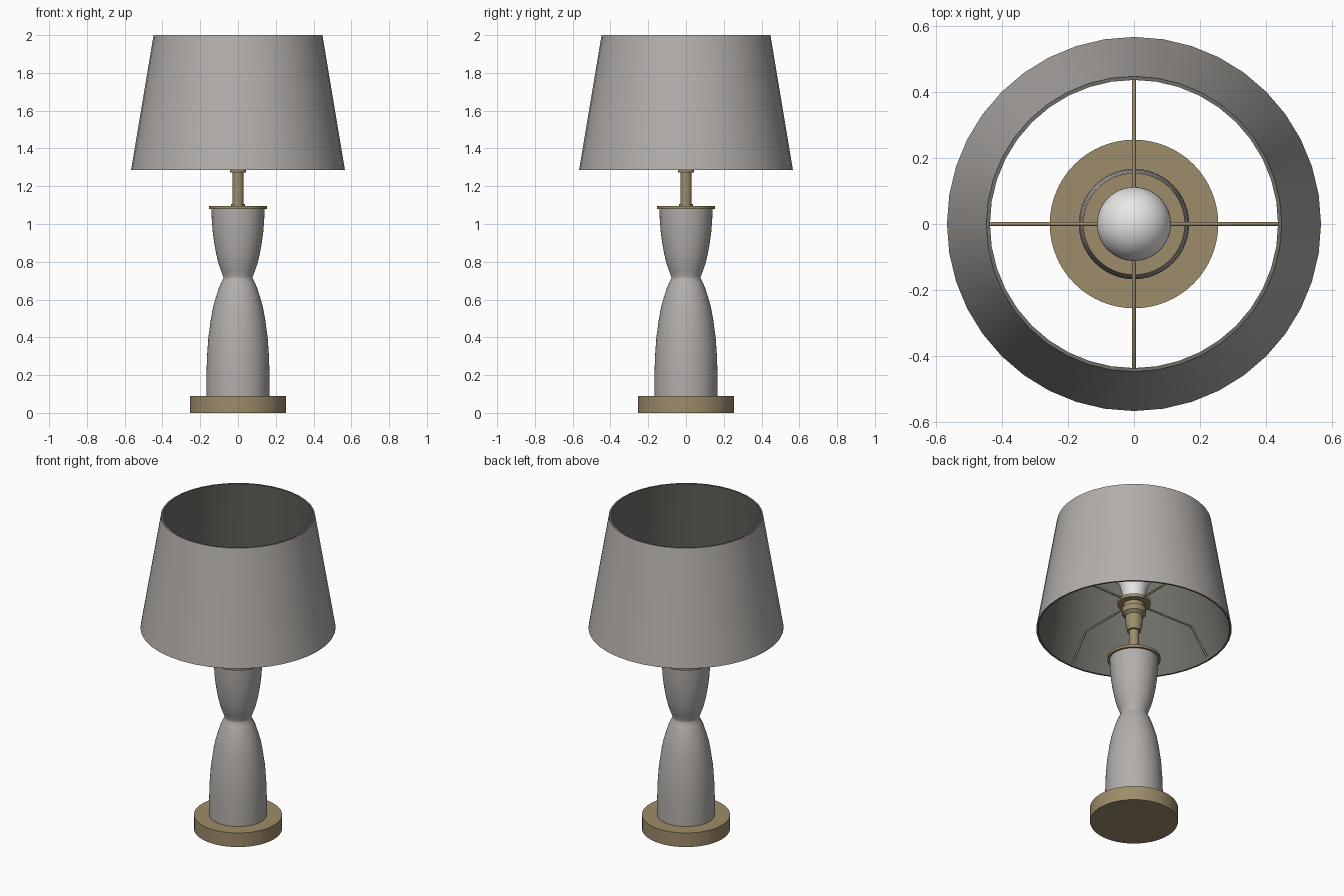
import bpy, bmesh, math
from mathutils import Vector

if "Cube" in bpy.data.objects:
    bpy.data.objects.remove(bpy.data.objects["Cube"])


def material(name, rgb):
    m = bpy.data.materials.new(name)
    m.diffuse_color = (*rgb, 1)
    m.use_nodes = True
    m.node_tree.nodes["Principled BSDF"].inputs["Base Color"].default_value = m.diffuse_color
    return m


GREY = material("warm grey", (0.45, 0.425, 0.405))
LINING = material("dark lining grey", (0.155, 0.155, 0.138))
BRASS = material("aged brass", (0.335, 0.262, 0.143))
WHITE = material("bulb white", (0.9, 0.9, 0.9))


def finish(bm, name, mat, angle=30):
    bmesh.ops.recalc_face_normals(bm, faces=bm.faces)
    me = bpy.data.meshes.new(name)
    bm.to_mesh(me)
    bm.free()
    me.materials.append(mat)
    ob = bpy.data.objects.new(name, me)
    bpy.context.collection.objects.link(ob)
    bpy.ops.object.select_all(action='DESELECT')
    ob.select_set(True)
    bpy.context.view_layer.objects.active = ob
    bpy.ops.object.shade_smooth_by_angle(angle=math.radians(angle))
    return ob


def lathe(name, profile, mat, sides=64, closed=False, angle=30):
    """Revolve (radius, z) points around z; open profiles get end caps."""
    bm = bmesh.new()
    rings = []
    for r, z in profile:
        rings.append([bm.verts.new((r * math.cos(2 * math.pi * i / sides),
                                    r * math.sin(2 * math.pi * i / sides), z))
                      for i in range(sides)])
    pairs = list(zip(rings, rings[1:]))
    if closed:
        pairs.append((rings[-1], rings[0]))
    else:
        bm.faces.new(rings[0])
        bm.faces.new(rings[-1])
    for a, b in pairs:
        for i in range(sides):
            j = (i + 1) % sides
            bm.faces.new((a[i], a[j], b[j], b[i]))
    return finish(bm, name, mat, angle)


# Foot and waisted body
lathe("base", [(0.255, 0), (0.255, 0.09)], BRASS)
lathe("body", [(0.167, 0.09), (0.167, 0.2), (0.164, 0.3), (0.157, 0.4), (0.143, 0.5),
               (0.132, 0.56), (0.118, 0.61), (0.102, 0.66), (0.089, 0.69), (0.077, 0.713),
               (0.077, 0.719), (0.089, 0.75), (0.103, 0.79), (0.115, 0.84), (0.126, 0.9),
               (0.134, 0.96), (0.139, 1.03), (0.141, 1.082)], GREY, angle=50)
lathe("body_cap", [(0.154, 1.08), (0.154, 1.096)], BRASS)

# Stem and stepped socket
lathe("stem", [(0.037, 1.095), (0.037, 1.107), (0.03, 1.107), (0.03, 1.272),
               (0.042, 1.272), (0.042, 1.29), (0.05, 1.32), (0.05, 1.37),
               (0.07, 1.385), (0.07, 1.42), (0.06, 1.425), (0.06, 1.45),
               (0.097, 1.45), (0.097, 1.47)], BRASS, 48)

# Bulb: neck flaring into a round top
neck = [(0.062, 1.465), (0.068, 1.52), (0.084, 1.58)]
dome = [(0.112 * math.cos(a), 1.66 + 0.112 * math.sin(a))
        for a in [math.radians(-28 + 117 * i / 14) for i in range(15)]]
lathe("bulb", neck + dome, WHITE, 48)

# Hollow tapered shade: pale outside, dark lining and rims
shade = lathe("shade", [(0.566, 1.285), (0.447, 2.0), (0.436, 2.0), (0.555, 1.285)],
              GREY, 40, closed=True)
shade.data.materials.append(LINING)
for p in shade.data.polygons:
    outward = p.normal.x * p.center.x + p.normal.y * p.center.y
    if outward < 0.1:
        p.material_index = 1

# Four bent arms that carry the shade
for k in range(4):
    d = Vector((math.cos(k * math.pi / 2), math.sin(k * math.pi / 2), 0))
    side = Vector((-d.y, d.x, 0))
    bm = bmesh.new()
    rings = []
    for r, z, tilt in [(0.08, 1.462, 90), (0.432, 1.465, 60), (0.55, 1.31, 35)]:
        t = math.radians(tilt)
        out = d * math.cos(t) + Vector((0, 0, math.sin(t)))
        c = d * r + Vector((0, 0, z))
        rings.append([bm.verts.new(c + 0.006 * (side * math.cos(a) + out * math.sin(a)))
                      for a in [i * math.pi / 4 for i in range(8)]])
    for a, b in zip(rings, rings[1:]):
        for i in range(8):
            j = (i + 1) % 8
            bm.faces.new((a[i], a[j], b[j], b[i]))
    bm.faces.new(rings[0])
    bm.faces.new(rings[-1])
    finish(bm, f"shade_arm_{k + 1}", BRASS, 50)
